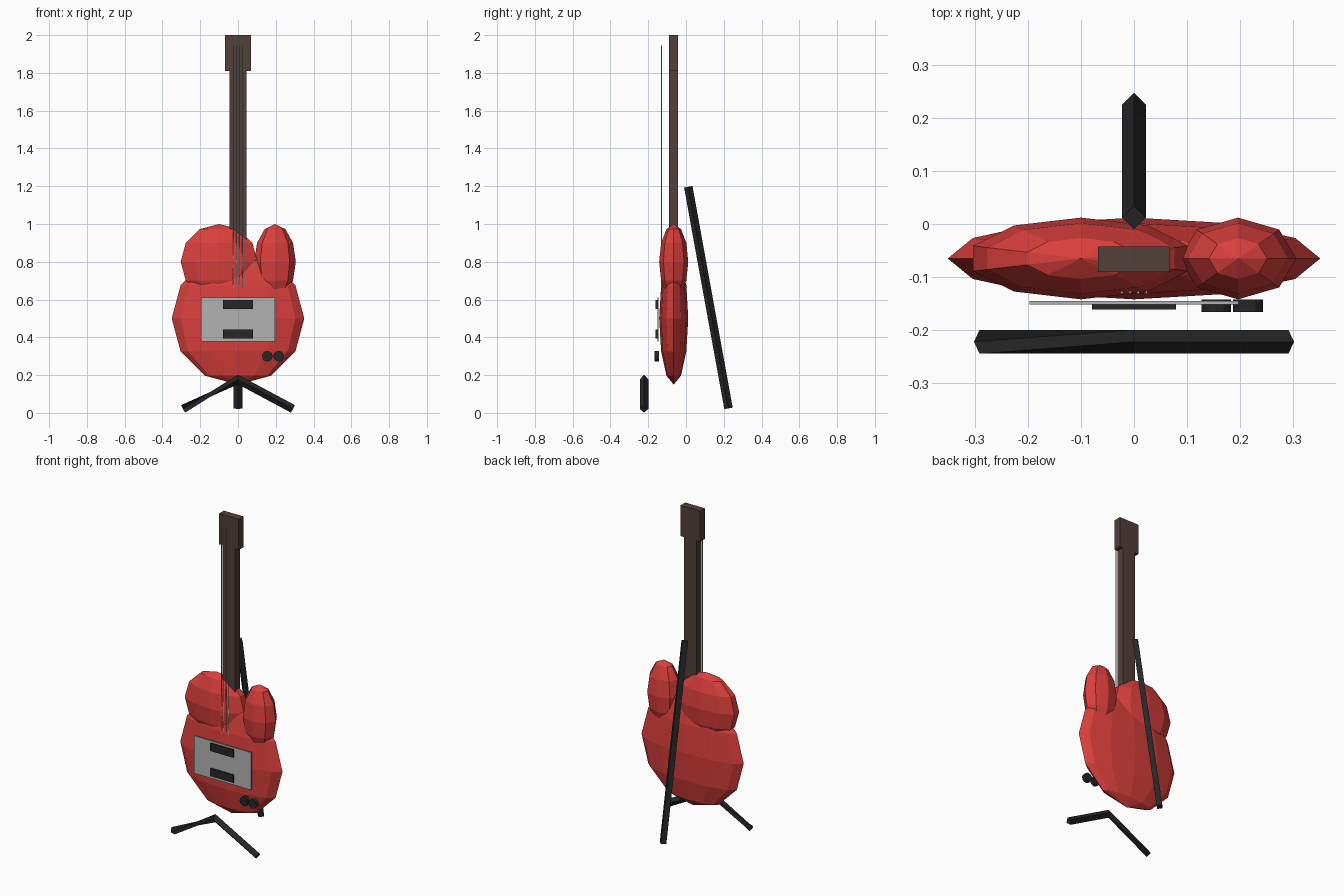
import bpy, bmesh, math
from mathutils import Vector, Matrix

if "Cube" in bpy.data.objects:
    bpy.data.objects.remove(bpy.data.objects["Cube"])


def material(name, rgb):
    m = bpy.data.materials.new(name)
    m.diffuse_color = (*rgb, 1)
    m.use_nodes = True
    m.node_tree.nodes["Principled BSDF"].inputs["Base Color"].default_value = m.diffuse_color
    return m


RED = material("red_paint", (0.70, 0.05, 0.045))
WOOD = material("dark_wood", (0.085, 0.05, 0.042))
BLACK = material("black", (0.02, 0.02, 0.021))
SILVER = material("silver", (0.45, 0.45, 0.45))


def finish(name, bm, mat):
    bmesh.ops.recalc_face_normals(bm, faces=bm.faces)
    me = bpy.data.meshes.new(name)
    bm.to_mesh(me)
    bm.free()
    me.materials.append(mat)
    ob = bpy.data.objects.new(name, me)
    bpy.context.collection.objects.link(ob)
    return ob


def ellipsoid(name, centre, radii, segments, mat):
    bm = bmesh.new()
    bmesh.ops.create_uvsphere(bm, u_segments=segments, v_segments=6, radius=1)
    bm.transform(Matrix.Translation(centre) @ Matrix.Diagonal((*radii, 1)))
    finish(name, bm, mat)


def box(name, lo, hi, mat):
    lo, hi = Vector(lo), Vector(hi)
    bm = bmesh.new()
    bmesh.ops.create_cube(bm, size=1)
    bm.transform(Matrix.Translation((lo + hi) / 2) @ Matrix.Diagonal((*(hi - lo), 1)))
    finish(name, bm, mat)


def cylinder(name, centre, radius, depth, sides, mat, rot=Matrix()):
    bm = bmesh.new()
    bmesh.ops.create_cone(bm, cap_ends=True, segments=sides, radius1=radius,
                          radius2=radius, depth=depth)
    bm.transform(Matrix.Translation(centre) @ rot)
    finish(name, bm, mat)


def diamond_tube(name, rings, mat):
    """Four-sided tube; each ring is (centre, axis_a, axis_b, vertex shift)."""
    bm = bmesh.new()
    loops = []
    for c, a, b, shift in rings:
        c, a, b = Vector(c), Vector(a), Vector(b)
        pts = [c + a, c + b, c - a, c - b]
        loops.append([bm.verts.new(pts[(i + shift) % 4]) for i in range(4)])
    for p, q in zip(loops, loops[1:]):
        for i in range(4):
            j = (i + 1) % 4
            bm.faces.new((p[i], p[j], q[j], q[i]))
    bm.faces.new(loops[0])
    bm.faces.new(loops[-1])
    finish(name, bm, mat)


# Body: three overlapping faceted ellipsoids
ellipsoid("body", (0, -0.065, 0.5), (0.351, 0.077, 0.35), 12, RED)
ellipsoid("upper_bout_left", (-0.1, -0.065, 0.8), (0.214, 0.077, 0.2), 10, RED)
ellipsoid("upper_bout_right", (0.196, -0.065, 0.8), (0.11, 0.077, 0.2), 8, RED)

# Neck and headstock
box("neck", (-0.044, -0.09, 0.85), (0.044, -0.042, 1.81), WOOD)
box("headstock", (-0.068, -0.09, 1.81), (0.068, -0.042, 2.0), WOOD)

# Strings
for i in range(4):
    cylinder(f"string_{i + 1}", (-0.023 + i * 0.0155, -0.129, 1.27), 0.0025, 1.35, 8, SILVER)

# Face plate, pickups and knobs
box("face_plate", (-0.197, -0.152, 0.377), (0.197, -0.145, 0.61), SILVER)
for n, z in (("bridge_pickup", 0.418), ("neck_pickup", 0.574)):
    box(n, (-0.079, -0.161, z - 0.024), (0.079, -0.15, z + 0.024), BLACK)
for i, x in enumerate((0.155, 0.215)):
    cylinder(f"knob_{i + 1}", (x, -0.154, 0.3), 0.028, 0.023, 12, BLACK,
             Matrix.Rotation(math.pi / 2, 4, 'X'))

# Front stand: bent diamond tube, the left arm twisted a quarter turn
r, y = 0.0225, -0.222
ang = math.atan2(0.178 - 0.021, 0.291)
s, c = r * math.sin(ang), r * math.cos(ang)
diamond_tube("stand_front_legs", [
    ((-0.291, y, 0.021), (0, r, 0), (-s, 0, c), 1),
    ((0, y, 0.177), (0, r, 0), (0, 0, r / math.cos(ang)), 0),
    ((0.291, y, 0.021), (0, r, 0), (s, 0, c), 0)], BLACK)

# Rear stand leg
top, foot = Vector((0, 0.012, 1.197)), Vector((0, 0.225, 0.024))
side = Vector((r, 0, 0))
across = (foot - top).normalized().cross(Vector((1, 0, 0))) * r
diamond_tube("stand_rear_leg", [(top, side, across, 0), (foot, side, across, 0)], BLACK)
